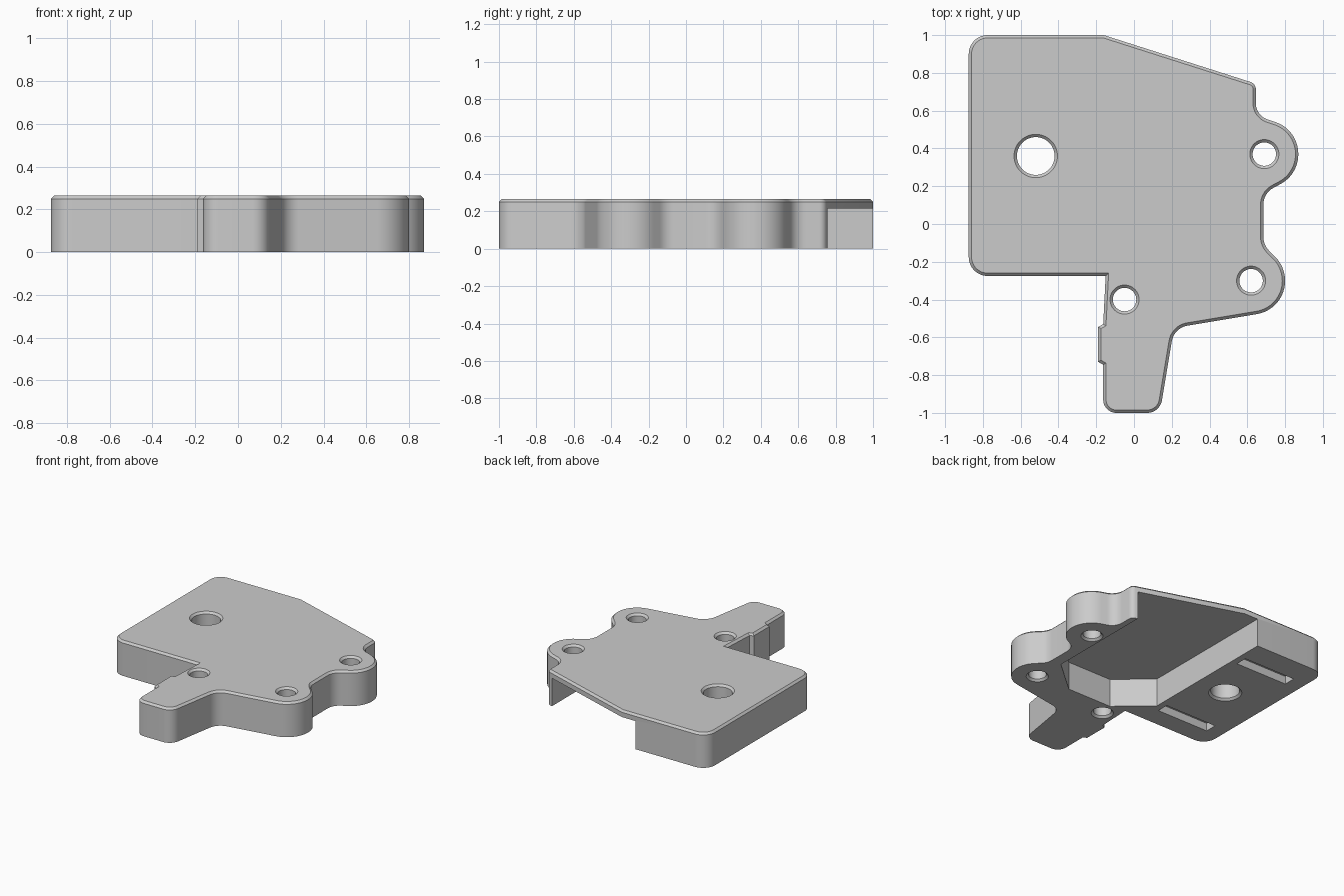
import bpy, bmesh, math
from mathutils import Vector

cube = bpy.data.objects.get("Cube")
if cube:
    bpy.data.objects.remove(cube)

HEIGHT, CHAMFER, CEILING = 0.265, 0.015, 0.214

grey = bpy.data.materials.new("plain grey")
grey.use_nodes = True
grey.diffuse_color = (0.6, 0.6, 0.6, 1)
grey.node_tree.nodes["Principled BSDF"].inputs["Base Color"].default_value = grey.diffuse_color


def fillet(corners):
    """Round each (x, y, radius) corner of a closed outline."""
    points = []
    for i, (x, y, r) in enumerate(corners):
        p = Vector((x, y))
        if r == 0:
            points.append(p)
            continue
        a = (Vector(corners[i - 1][:2]) - p).normalized()
        b = (Vector(corners[(i + 1) % len(corners)][:2]) - p).normalized()
        half = math.acos(a.dot(b)) / 2
        centre = p + (a + b).normalized() * r / math.sin(half)
        start = p + a * r / math.tan(half) - centre
        end = p + b * r / math.tan(half) - centre
        sweep = math.atan2(start.x * end.y - start.y * end.x, start.dot(end))
        steps = max(4, round(abs(sweep) / math.radians(7)))
        for k in range(steps + 1):
            c, s = math.cos(sweep * k / steps), math.sin(sweep * k / steps)
            points.append(centre + Vector((start.x * c - start.y * s, start.x * s + start.y * c)))
    return points


def inset(outline, distance):
    """Offset a clockwise outline inwards with mitred corners."""
    result = []
    for i, p in enumerate(outline):
        d1 = (p - outline[i - 1]).normalized()
        d2 = (outline[(i + 1) % len(outline)] - p).normalized()
        n1, n2 = Vector((d1.y, -d1.x)), Vector((d2.y, -d2.x))
        result.append(p + (n1 + n2) * distance / (1 + n1.dot(n2)))
    return result


def loft(name, rings):
    """Closed solid through (z, outline) rings with equal point counts."""
    bm = bmesh.new()
    loops = [[bm.verts.new((x, y, z)) for x, y in outline] for z, outline in rings]
    bm.faces.new(loops[0][::-1])
    bm.faces.new(loops[-1])
    for lo, hi in zip(loops, loops[1:]):
        for k in range(len(lo)):
            m = (k + 1) % len(lo)
            bm.faces.new((lo[k], lo[m], hi[m], hi[k]))
    bmesh.ops.recalc_face_normals(bm, faces=bm.faces)
    mesh = bpy.data.meshes.new(name)
    bm.to_mesh(mesh)
    bm.free()
    mesh.materials.append(grey)
    obj = bpy.data.objects.new(name, mesh)
    bpy.context.collection.objects.link(obj)
    return obj


def circle(x, y, r, n=48):
    return [(x + r * math.cos(math.tau * k / n), y + r * math.sin(math.tau * k / n)) for k in range(n)]


# Plate outline: square body, two rounded ears, tapered leg with side bump
outline = fillet([
    (-0.875, 1, 0.1), (-0.16, 1, 0), (0.645, 0.743, 0.04),
    (0.645, 0.574, 0.09), (0.87, 0.5, 0.178), (0.87, 0.262, 0.178), (0.685, 0.163, 0.1),
    (0.685, -0.111, 0.1), (0.8, -0.226, 0.178), (0.8, -0.452, 0.178),
    (0.212, -0.55, 0.1), (0.137, -1, 0.08), (-0.163, -1, 0.07),
    (-0.163, -0.745, 0), (-0.19, -0.73, 0), (-0.19, -0.545, 0), (-0.163, -0.53, 0),
    (-0.15, -0.275, 0), (-0.875, -0.275, 0.1)])
plate = loft("mounting_plate", [(0, outline), (HEIGHT - CHAMFER, outline),
                                (HEIGHT, inset(outline, CHAMFER))])

# Underside pocket, open at the back
pocket = [(-0.275, 1.2), (-0.275, -0.08), (-0.03, -0.295), (0.34, -0.295), (0.6, -0.07), (0.6, 1.2)]
cutters = [loft("pocket_cutter", [(-0.1, pocket), (CEILING, pocket)])]

# Shallow underside slots
for y in (-0.08, 0.765):
    slot = [(-0.76, y - 0.045), (-0.325, y - 0.045), (-0.325, y + 0.045), (-0.76, y + 0.045)]
    cutters.append(loft("slot_cutter", [(-0.1, slot), (0.06, slot)]))

# Large body hole and screw holes, flared at both ends
FLARE = 0.02
for x, y, r in ((-0.52, 0.36, 0.1), (0.69, 0.37, 0.062), (0.62, -0.3, 0.062), (-0.05, -0.4, 0.062)):
    wide = circle(x, y, r + CHAMFER + FLARE)
    narrow = circle(x, y, r)
    cutters.append(loft("hole_cutter", [(-FLARE, wide), (CHAMFER, narrow),
                                        (HEIGHT - CHAMFER, narrow), (HEIGHT + FLARE, wide)]))

for cutter in cutters:
    mod = plate.modifiers.new("cut", 'BOOLEAN')
    mod.operation = 'DIFFERENCE'
    mod.solver = 'EXACT'
    mod.object = cutter

# Bake the cuts and drop the cutters
bpy.context.view_layer.update()
baked = bpy.data.meshes.new_from_object(plate.evaluated_get(bpy.context.evaluated_depsgraph_get()))
plate.modifiers.clear()
plate.data = baked
for cutter in cutters:
    bpy.data.objects.remove(cutter)

bpy.ops.object.select_all(action='DESELECT')
plate.select_set(True)
bpy.context.view_layer.objects.active = plate
bpy.ops.object.shade_smooth_by_angle(angle=math.radians(25))
